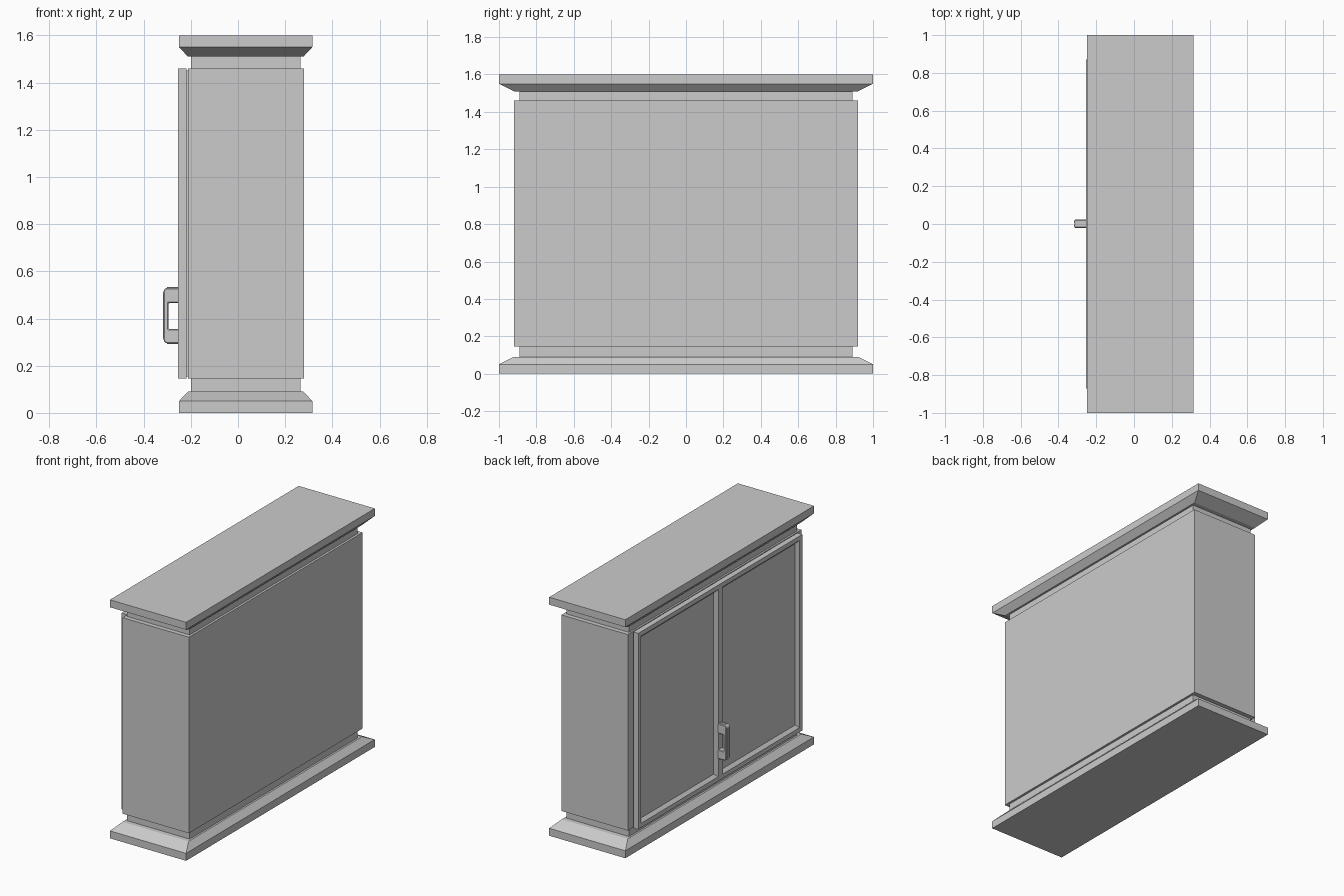
import bpy, bmesh
from mathutils import Matrix

cube = bpy.data.objects.get("Cube")
if cube:
    bpy.data.objects.remove(cube, do_unlink=True)

grey = bpy.data.materials.new("plain_grey")
grey.use_nodes = True
tone = (0.6, 0.6, 0.6, 1)
grey.diffuse_color = tone
grey.node_tree.nodes["Principled BSDF"].inputs["Base Color"].default_value = tone

CX = 0.0325      # centre of the cabinet's depth
TOP = 1.6


def finish(name, bm):
    bmesh.ops.recalc_face_normals(bm, faces=bm.faces)
    mesh = bpy.data.meshes.new(name)
    bm.to_mesh(mesh)
    bm.free()
    mesh.materials.append(grey)
    obj = bpy.data.objects.new(name, mesh)
    bpy.context.collection.objects.link(obj)
    return obj


def box_mesh(x, y, z):
    bm = bmesh.new()
    bmesh.ops.create_cube(bm, size=1)
    for v in bm.verts:
        v.co = [r[0] if c < 0 else r[1] for c, r in zip(v.co, (x, y, z))]
    return bm


def box(name, x, y, z):
    return finish(name, box_mesh(x, y, z))


def lofted(name, rings):
    """Stack rectangles given as (half depth, half width, height)."""
    bm = bmesh.new()
    loops = [[bm.verts.new((CX + sx * hx, sy * hy, z))
              for sx, sy in ((-1, -1), (1, -1), (1, 1), (-1, 1))]
             for hx, hy, z in rings]
    for a, b in zip(loops, loops[1:]):
        for i in range(4):
            j = (i + 1) % 4
            bm.faces.new((a[i], a[j], b[j], b[i]))
    bm.faces.new(loops[0][::-1])
    bm.faces.new(loops[-1])
    return finish(name, bm)


# Plinth and cornice share one moulding, turned over for the cornice
moulding = [(0.2825, 1, 0), (0.2825, 1, 0.05), (0.245, 0.92, 0.09),
            (0.2325, 0.89, 0.09), (0.2325, 0.89, 0.145)]
lofted("plinth", moulding)
lofted("cornice", [(hx, hy, TOP - z) for hx, hy, z in reversed(moulding)])

# Cabinet body and the thin backing behind the doors
box("cabinet_body", (-0.212, 0.28), (-0.92, 0.92), (0.145, 1.46))
box("door_backing", (-0.22, -0.21), (-0.86, 0.86), (0.155, 1.45))


def door(name, side):
    """Door leaf with a sloped edge around a sunken panel."""
    bm = box_mesh((-0.255, -0.218), (0, 0.87), (0.145, 1.46))
    bm.normal_update()
    face = min(bm.faces, key=lambda f: f.calc_center_median().x)
    bmesh.ops.inset_individual(bm, faces=[face], thickness=0.042)
    for v in face.verts:
        if v.co.y < 0.1:
            v.co.y = 0.022           # narrow meeting stile
    bm.normal_update()
    bmesh.ops.inset_individual(bm, faces=[face], thickness=0.028, depth=-0.02)
    bmesh.ops.transform(bm, matrix=Matrix.Diagonal((1, side, 1, 1)), verts=bm.verts)
    return finish(name, bm)


door("left_door", -1)
door("right_door", 1)

# Pull handle: bracket profile extruded across, with softened edges
profile = [(-0.25, 0.295), (-0.305, 0.295), (-0.315, 0.305), (-0.315, 0.52),
           (-0.305, 0.53), (-0.25, 0.53), (-0.25, 0.465), (-0.295, 0.465),
           (-0.295, 0.355), (-0.25, 0.355)]
bm = bmesh.new()
face = bm.faces.new([bm.verts.new((x, -0.02, z)) for x, z in profile])
swept = bmesh.ops.extrude_face_region(bm, geom=[face])["geom"]
bmesh.ops.translate(bm, vec=(0, 0.043, 0),
                    verts=[v for v in swept if isinstance(v, bmesh.types.BMVert)])
handle = finish("door_handle", bm)
soft = handle.modifiers.new("soft_edges", "BEVEL")
soft.width = 0.004
soft.segments = 1

# Raised ribs along the grip and over both handle ends
for i, y in enumerate((-0.009, 0.012)):
    box(f"handle_rib_{i + 1}", (-0.318, -0.312), (y - 0.004, y + 0.004), (0.315, 0.51))
    for end, z in (("lower", 0.2925), ("upper", 0.5275)):
        box(f"handle_{end}_rib_{i + 1}", (-0.3, -0.255), (y - 0.004, y + 0.004),
            (z, z + 0.005))
